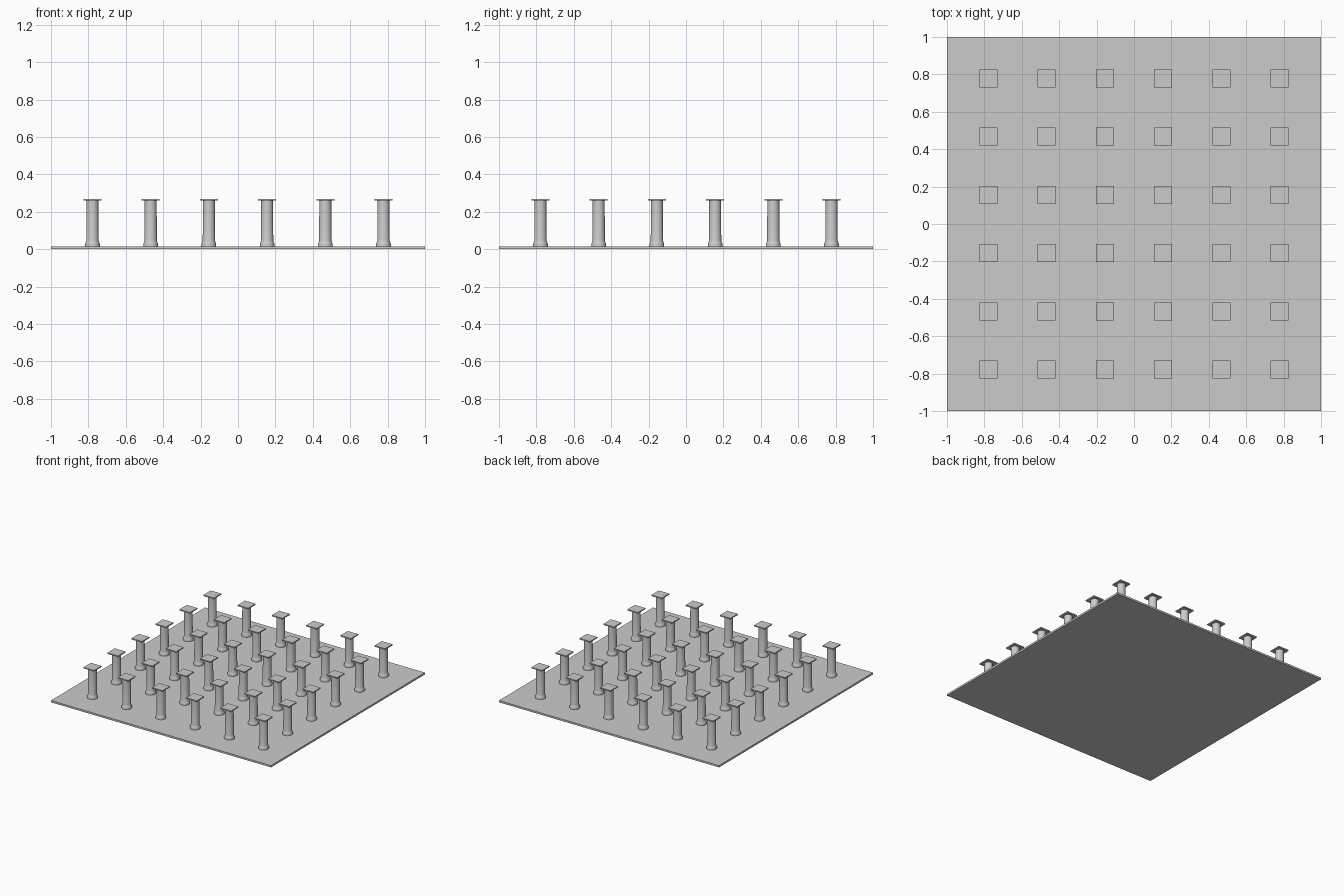
import bpy, bmesh, math

if "Cube" in bpy.data.objects:
    bpy.data.objects.remove(bpy.data.objects["Cube"])

PLATE_TOP = 0.015
TOP = 0.268
CAP_BOTTOM = 0.259
SPACING = 0.3112


def add_object(name, bm, smooth=False):
    bmesh.ops.recalc_face_normals(bm, faces=bm.faces)
    mesh = bpy.data.meshes.new(name)
    bm.to_mesh(mesh)
    bm.free()
    obj = bpy.data.objects.new(name, mesh)
    bpy.context.collection.objects.link(obj)
    if smooth:
        bpy.ops.object.select_all(action='DESELECT')
        obj.select_set(True)
        bpy.context.view_layer.objects.active = obj
        bpy.ops.object.shade_smooth_by_angle(angle=math.radians(35))
    return obj


def box(name, width, z0, z1):
    bm = bmesh.new()
    bmesh.ops.create_cube(bm, size=1)
    for v in bm.verts:
        v.co = (v.co.x * width, v.co.y * width, z0 + (v.co.z + 0.5) * (z1 - z0))
    return add_object(name, bm)


def lathe(name, profile, sides=32):
    bm = bmesh.new()
    rings = [[bm.verts.new((r * math.cos(2 * math.pi * i / sides),
                            r * math.sin(2 * math.pi * i / sides), z))
              for i in range(sides)] for r, z in profile]
    for a, b in zip(rings, rings[1:]):
        for i in range(sides):
            j = (i + 1) % sides
            bm.faces.new((a[i], a[j], b[j], b[i]))
    bm.faces.new(rings[0])
    bm.faces.new(rings[-1])
    return add_object(name, bm, smooth=True)


# Floor slab
box("floor_slab", 2.0, 0, PLATE_TOP)

# One column: flared foot, shaft and square cap
shaft = lathe("column_shaft", [(0.039, PLATE_TOP), (0.039, 0.029), (0.037, 0.034),
                               (0.034, 0.042), (0.033, 0.046), (0.032, CAP_BOTTOM)])
cap = box("column_cap", 0.096, CAP_BOTTOM, TOP)

# Repeat on a six by six grid, sharing the meshes
for part in (shaft, cap):
    for i in range(6):
        for j in range(6):
            obj = part if i == j == 0 else part.copy()
            if obj is not part:
                bpy.context.collection.objects.link(obj)
            obj.location = ((i - 2.5) * SPACING, (j - 2.5) * SPACING, 0)
